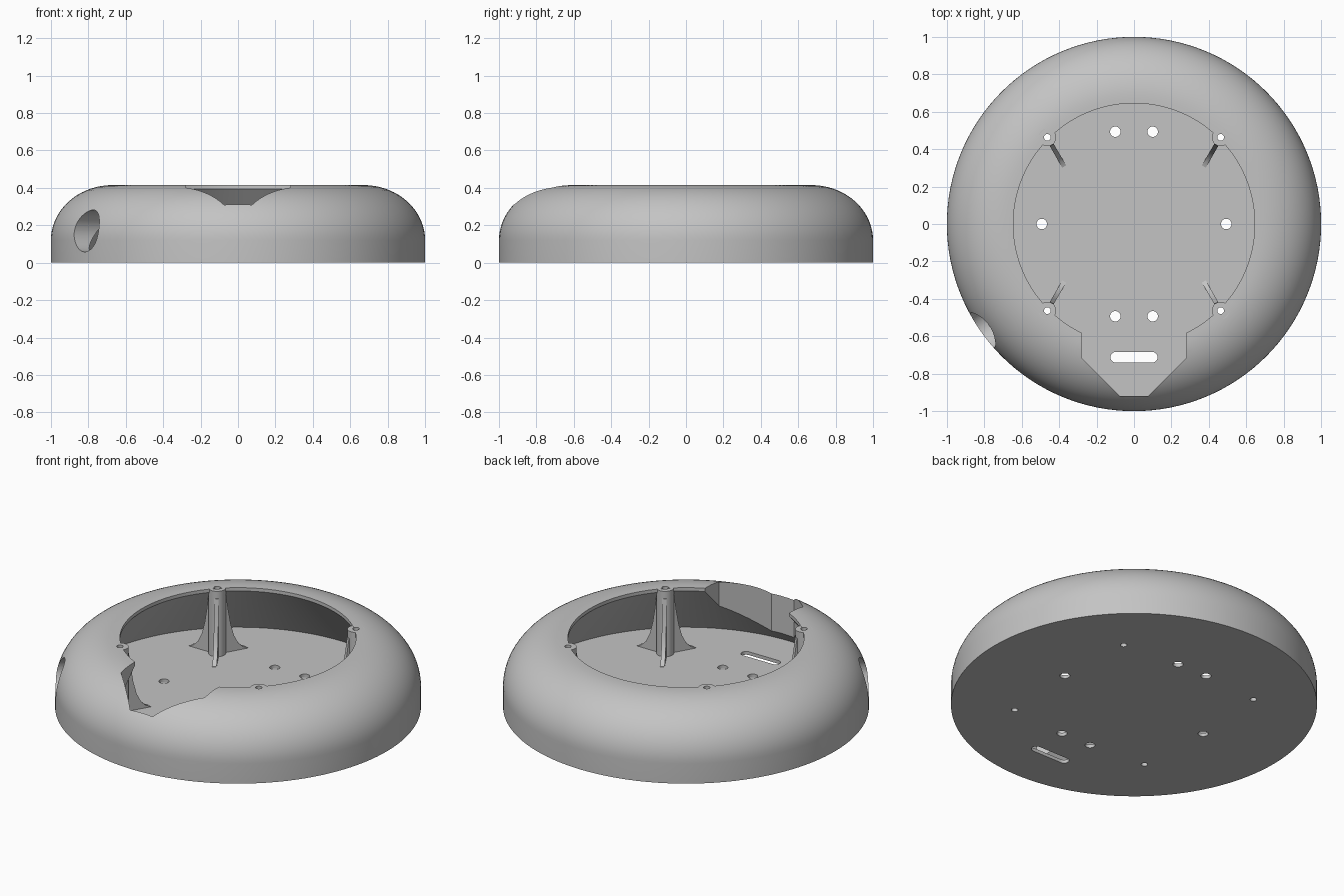
import bpy, bmesh, math
from mathutils import Matrix, Vector

cube = bpy.data.objects.get("Cube")
if cube:
    bpy.data.objects.remove(cube)

grey = bpy.data.materials.new("light grey plastic")
grey.use_nodes = True
grey.diffuse_color = (0.55, 0.55, 0.55, 1)
grey.node_tree.nodes["Principled BSDF"].inputs["Base Color"].default_value = (0.55, 0.55, 0.55, 1)

FLOOR, TOP, OPENING = 0.02, 0.415, 0.645
BOSS = 0.463


def make(name, bm):
    bmesh.ops.recalc_face_normals(bm, faces=bm.faces)
    mesh = bpy.data.meshes.new(name)
    bm.to_mesh(mesh)
    bm.free()
    obj = bpy.data.objects.new(name, mesh)
    bpy.context.collection.objects.link(obj)
    mesh.materials.append(grey)
    return obj


def lathe(name, profile, steps=128):
    bm = bmesh.new()
    verts = [bm.verts.new((r, 0, z)) for r, z in profile]
    edges = [bm.edges.new(pair) for pair in zip(verts, verts[1:])]
    bmesh.ops.spin(bm, geom=verts + edges, cent=(0, 0, 0), axis=(0, 0, 1),
                   angle=math.tau, steps=steps)
    bmesh.ops.remove_doubles(bm, verts=bm.verts, dist=1e-5)
    return make(name, bm)


def prism(name, outline, direction, matrix=Matrix()):
    """Extrude a closed outline of 3D points along a direction."""
    bm = bmesh.new()
    face = bm.faces.new([bm.verts.new(p) for p in outline])
    new = bmesh.ops.extrude_face_region(bm, geom=[face])["geom"]
    bmesh.ops.translate(bm, vec=Vector(direction),
                        verts=[g for g in new if isinstance(g, bmesh.types.BMVert)])
    bm.transform(matrix)
    return make(name, bm)


def cylinder(name, radius, depth, matrix, segments=32):
    bm = bmesh.new()
    bmesh.ops.create_cone(bm, cap_ends=True, segments=segments, radius1=radius,
                          radius2=radius, depth=depth, matrix=matrix)
    return make(name, bm)


def cut(obj, cutter):
    mod = obj.modifiers.new("cut", "BOOLEAN")
    mod.operation, mod.solver, mod.object = "DIFFERENCE", "EXACT", cutter
    bpy.context.view_layer.objects.active = obj
    bpy.ops.object.modifier_apply(modifier=mod.name)


def smooth(obj):
    bpy.ops.object.select_all(action="DESELECT")
    obj.select_set(True)
    bpy.context.view_layer.objects.active = obj
    bpy.ops.object.shade_smooth_by_angle(angle=math.radians(30))


# Domed shell: flat base, straight skirt, rounded shoulder, conical inside
dome = [(0.67 + 0.33 * math.cos(a), 0.12 + 0.295 * math.sin(a))
        for a in (math.pi / 2 * i / 18 for i in range(19))]
profile = [(0, 0), (1, 0)] + dome + [(OPENING, TOP), (OPENING, TOP - 0.02),
                                     (0.98, FLOOR), (0, FLOOR)]
shell = lathe("domed_shell", profile)

cutters = []

# Pointed notch through the front of the dome
half = [(0.28, -0.45), (0.28, -0.715), (0.075, -0.92)]
outline = half + [(-x, y) for x, y in reversed(half)]
cutters.append(prism("notch_cutter", [(x, y, 0.05) for x, y in outline], (0, 0, 0.6)))

# Round side port
angle = math.radians(215)
port = (Matrix.Translation((0.95 * math.cos(angle), 0.95 * math.sin(angle), 0.17))
        @ Matrix.Rotation(angle, 4, "Z") @ Matrix.Rotation(math.pi / 2, 4, "Y"))
cutters.append(cylinder("port_cutter", 0.112, 0.3, port, 64))

# Cable slot with rounded ends
slot = [(side * 0.098 + 0.028 * math.cos(a), -0.712 + 0.028 * math.sin(a), -0.05)
        for side, start in ((1, -math.pi / 2), (-1, math.pi / 2))
        for a in (start + math.pi * i / 12 for i in range(13))]
cutters.append(prism("slot_cutter", slot, (0, 0, 0.1)))

# Mounting holes in the floor
for x, y in [(sx * 0.1, sy * 0.493) for sx in (1, -1) for sy in (1, -1)] + [(0.493, 0), (-0.493, 0)]:
    cutters.append(cylinder("mount_hole_cutter", 0.028, 0.1, Matrix.Translation((x, y, 0))))

# Screw columns, each with three curved fins
fin_profile = [(0.035, 0.01), (0.18, 0.01), (0.18, 0.022), (0.15, 0.035), (0.12, 0.065), (0.095, 0.115),
               (0.075, 0.19), (0.06, 0.28), (0.048, 0.37), (0.035, 0.37)]
for sx, side in ((1, "left"), (-1, "right")):
    for sy, end in ((1, "back"), (-1, "front")):
        place = Matrix.Translation((sx * BOSS, sy * BOSS, 0))
        column = cylinder(f"{end}_{side}_screw_column", 0.047, TOP - 0.011,
                          place @ Matrix.Translation((0, 0, (TOP + 0.009) / 2)))
        drill = cylinder("screw_hole_cutter", 0.018, 1.5, place)
        cut(column, drill)
        smooth(column)
        cutters.append(drill)
        base = 0 if sx > 0 else math.pi
        for i in range(3):
            turn = place @ Matrix.Rotation(base + i * math.tau / 3, 4, "Z")
            fin = prism(f"{end}_{side}_fin_{i + 1}",
                        [(r, -0.012, z) for r, z in fin_profile], (0, 0.024, 0), turn)
            smooth(fin)

for cutter in cutters:
    cut(shell, cutter)
smooth(shell)
for cutter in cutters:
    bpy.data.objects.remove(cutter)
